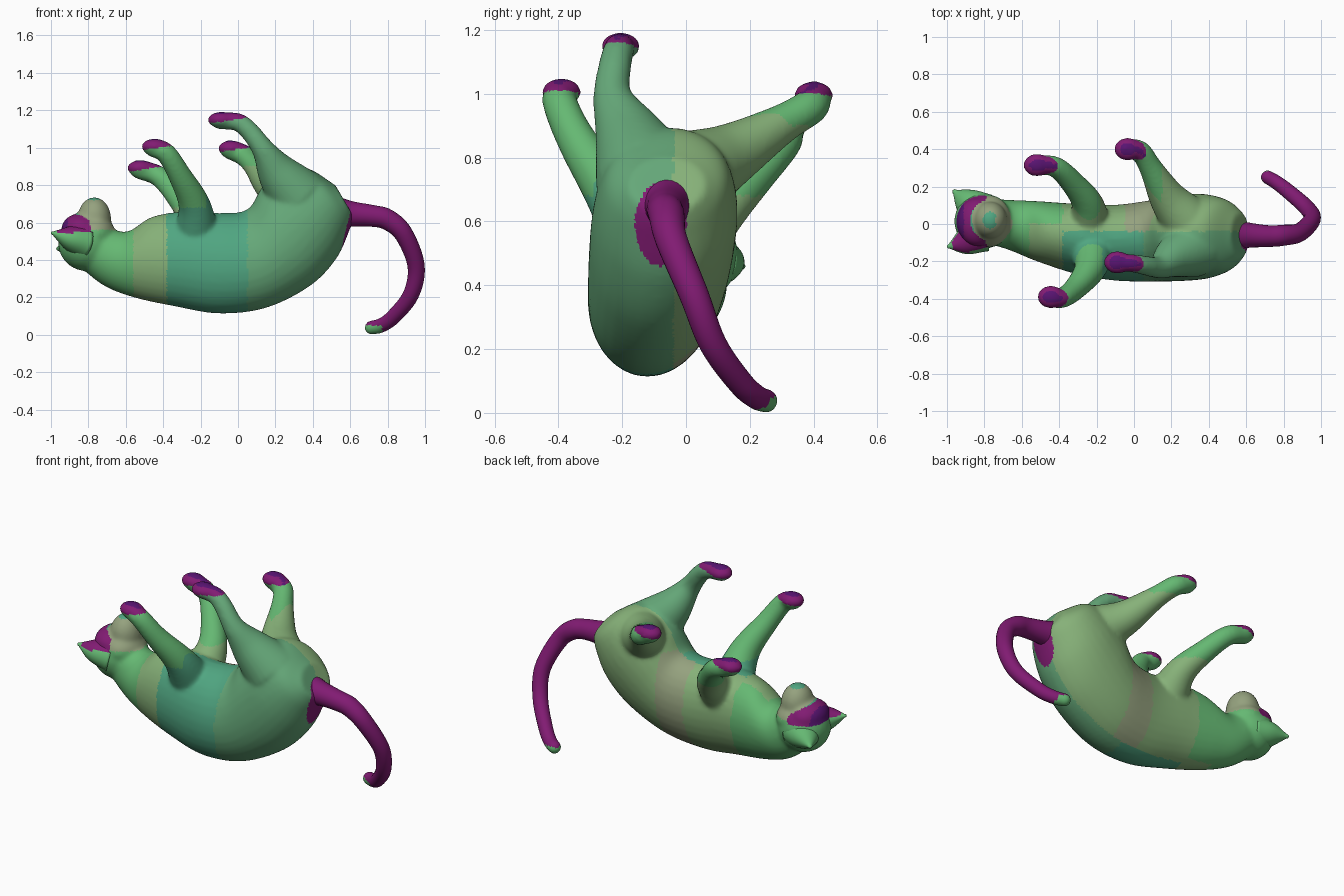
import bpy, bmesh
from math import sin, cos, pi
from mathutils import Vector

if "Cube" in bpy.data.objects:
    bpy.data.objects.remove(bpy.data.objects["Cube"])


def material(name, rgb):
    m = bpy.data.materials.new(name)
    m.diffuse_color = (*rgb, 1)
    m.use_nodes = True
    m.node_tree.nodes["Principled BSDF"].inputs["Base Color"].default_value = m.diffuse_color
    return m


MATS = [material(n, c) for n, c in [
    ("green", (0.13, 0.48, 0.17)), ("olive", (0.24, 0.44, 0.19)),
    ("teal", (0.08, 0.38, 0.22)), ("sage", (0.13, 0.39, 0.19)),
    ("taupe", (0.30, 0.36, 0.21)), ("purple", (0.22, 0.011, 0.17)),
    ("indigo", (0.10, 0.007, 0.17))]]
GREEN, OLIVE, TEAL, SAGE, TAUPE, PURPLE, INDIGO = range(7)


def smooth_path(rows, n=6):
    """Catmull-Rom interpolation through rows of numbers."""
    rows = [Vector(r) for r in rows]
    rows = [rows[0] * 2 - rows[1]] + rows + [rows[-1] * 2 - rows[-2]]
    out = []
    for a, b, c, d in zip(rows, rows[1:], rows[2:], rows[3:]):
        for i in range(n):
            t = i / n
            out.append(0.5 * (2 * b + (c - a) * t + (2 * a - 5 * b + 4 * c - d) * t ** 2
                              + (3 * b - a - 3 * c + d) * t ** 3))
    return out + [rows[-2]]


def loft(bm, frames, sides=24):
    """Skin rings given as (centre, axis u, axis v) and cap both ends."""
    rings = [[bm.verts.new(c + u * cos(2 * pi * i / sides) + v * sin(2 * pi * i / sides))
              for i in range(sides)] for c, u, v in frames]
    for r, s in zip(rings, rings[1:]):
        for i in range(sides):
            j = (i + 1) % sides
            bm.faces.new((r[i], r[j], s[j], s[i]))
    bm.faces.new(rings[0])
    bm.faces.new(rings[-1])


def tube(bm, pts, flat=1.0):
    """Limb through (x, y, z, radius) with a domed tip; flat squashes its depth."""
    path = smooth_path(pts)
    end, prev = path[-1], path[-2]
    direction = (end.xyz - prev.xyz).normalized()
    for k in range(1, 5):
        a = k / 4 * pi / 2 * 0.96
        path.append(Vector((*(end.xyz + direction * end.w * sin(a)), end.w * cos(a))))
    frames, u = [], Vector((0.1, 1, 0.05))
    for i, p in enumerate(path):
        t = (path[min(i + 1, len(path) - 1)].xyz - path[max(i - 1, 0)].xyz).normalized()
        u = (u - t * u.dot(t)).normalized()
        frames.append((p.xyz, u * p.w, t.cross(u) * p.w * flat))
    loft(bm, frames)


def ball(bm, centre, size):
    vs = bmesh.ops.create_uvsphere(bm, u_segments=24, v_segments=16, radius=1)["verts"]
    for v in vs:
        v.co = Vector(centre) + v.co * Vector(size)


def finish(bm, name, remesh=False, colour=None):
    bmesh.ops.recalc_face_normals(bm, faces=bm.faces)
    me = bpy.data.meshes.new(name)
    bm.to_mesh(me)
    bm.free()
    ob = bpy.data.objects.new(name, me)
    bpy.context.collection.objects.link(ob)
    if remesh:
        r = ob.modifiers.new("blend", 'REMESH')
        r.mode, r.voxel_size = 'VOXEL', 0.010
        s = ob.modifiers.new("soften", 'SMOOTH')
        s.factor, s.iterations = 0.5, 16
        dg = bpy.context.evaluated_depsgraph_get()
        ob.data = bpy.data.meshes.new_from_object(ob.evaluated_get(dg))
        ob.modifiers.clear()
    ob.data.materials.clear()
    for m in MATS:
        ob.data.materials.append(m)
    for p in ob.data.polygons:
        p.use_smooth = True
        p.material_index = colour(p.center, p.normal)
    return ob


# torso sections: back point (x,y,z), belly point (x,y,z), half width
TORSO = [
    (-0.89, 0.02, 0.405, -0.74, 0.02, 0.60, 0.115),
    (-0.73, 0.00, 0.27, -0.60, -0.01, 0.55, 0.134),
    (-0.56, -0.04, 0.20, -0.46, -0.04, 0.63, 0.162),
    (-0.33, -0.09, 0.15, -0.28, -0.07, 0.66, 0.188),
    (-0.10, -0.12, 0.113, -0.10, -0.08, 0.65, 0.202),
    (0.15, -0.12, 0.143, 0.05, -0.06, 0.67, 0.216),
    (0.385, -0.10, 0.26, 0.13, -0.05, 0.79, 0.228),
    (0.525, -0.08, 0.405, 0.23, -0.05, 0.87, 0.225),
    (0.595, -0.07, 0.555, 0.37, -0.05, 0.89, 0.19),
    (0.62, -0.06, 0.63, 0.52, -0.06, 0.80, 0.12)]
# limbs from the body outwards: x, y, z, radius
LEGS = [
    [(-0.22, -0.14, 0.55, .12), (-0.235, -0.24, 0.70, .085), (-0.31, -0.34, 0.85, .063),
     (-0.385, -0.395, 0.97, .055), (-0.455, -0.39, 1.0, .050)],
    [(-0.24, 0.00, 0.53, .12), (-0.25, 0.11, 0.64, .085), (-0.32, 0.21, 0.74, .066),
     (-0.42, 0.305, 0.845, .056), (-0.53, 0.315, 0.885, .052)],
    [(0.31, -0.13, 0.75, .16), (0.21, -0.18, 0.87, .110), (0.135, -0.230, 0.99, .062),
     (0.06, -0.222, 1.09, .052), (-0.005, -0.21, 1.138, .049), (-0.10, -0.205, 1.143, .045)],
    [(0.28, 0.02, 0.75, .14), (0.18, 0.14, 0.81, .100), (0.09, 0.30, 0.905, .063),
     (0.03, 0.39, 0.96, .057), (-0.045, 0.40, 0.99, .052)]]


def coat(c, n):
    """Soft dyed patches over the body."""
    for leg in LEGS:
        x, y, z, r = leg[-1]
        if abs(c.y - y) < .1 and abs(c.x - x - .03) < .12 and c.z > z - .005 + (c.x - x) * .15:
            return INDIGO if n.z > 0.9 else PURPLE
    if c.x < -0.64:
        muzzle = Vector((c.x + .765, c.y - .02)).length
        if c.x < -0.79 and c.z > 0.545 and muzzle > 0.11:
            return INDIGO if c.x < -0.91 else PURPLE
        if c.z > 0.56:
            return TEAL if n.z > .85 and c.x < -0.74 else TAUPE
        return GREEN
    if c.x > 0.45 and ((c.y + .08) / .08) ** 2 + ((c.z - .59) / .13) ** 2 < 1:
        return PURPLE
    limb = c.z > 0.68 and c.x < 0.15
    if limb and c.x < -0.17:
        return GREEN
    if limb and c.z > 0.9:
        return SAGE if c.y < 0 else GREEN
    if c.x < -0.56:
        return GREEN
    if c.x < -0.38:
        return OLIVE if c.y < 0 else GREEN
    if c.y > -0.04:
        return TAUPE if -0.05 < c.x < 0.12 and c.z < 0.7 else OLIVE
    return TEAL if c.x < 0.05 else SAGE


# torso, head and legs fused into one soft body
bm = bmesh.new()
frames = []
for s in smooth_path(TORSO):
    b, t = Vector(s[:3]), Vector(s[3:6])
    frames.append(((b + t) / 2, (t - b) / 2, Vector((0, s[6], 0))))
loft(bm, frames, 32)
# skull, cheeks, brow and muzzle
ball(bm, (-0.81, 0.015, 0.49), (0.152, 0.150, 0.15))
ball(bm, (-0.77, 0.015, 0.54), (0.115, 0.14, 0.10))
ball(bm, (-0.84, 0.01, 0.565), (0.105, 0.13, 0.085))
ball(bm, (-0.768, 0.02, 0.62), (0.090, 0.10, 0.116))
for leg in LEGS:
    tube(bm, leg)
    # broad flat sole
    x, y, z, r = leg[-1]
    ball(bm, (x + .01, y, z + .006), (0.073, 0.062, 0.043))
finish(bm, "cat_body", True, coat)

# ears
EARS = [
    ("ear_left", [(-0.83, -0.05, 0.50, .11), (-0.91, -0.095, 0.52, .072), (-0.988, -0.12, 0.543, .012)]),
    ("ear_right", [(-0.83, 0.07, 0.475, .11), (-0.90, 0.125, 0.47, .072), (-0.958, 0.172, 0.46, .014)])]
for name, pts in EARS:
    bm = bmesh.new()
    tube(bm, pts, flat=0.85)
    finish(bm, name, colour=lambda c, n: PURPLE if c.z > 0.545 and c.x > -0.97 else GREEN)

# tail
bm = bmesh.new()
tube(bm, [(0.53, -0.06, 0.65, .09), (0.61, -0.06, 0.645, .068), (0.72, -0.065, 0.635, .058),
          (0.80, -0.06, 0.615, .056), (0.885, -0.045, 0.54, .050), (0.952, 0.025, 0.37, .046),
          (0.925, 0.085, 0.215, .043), (0.83, 0.17, 0.095, .040), (0.765, 0.22, 0.05, .038),
          (0.715, 0.25, 0.038, .036)])
finish(bm, "tail", colour=lambda c, n: GREEN if c.x < 0.77 and c.z < 0.05 else PURPLE)
